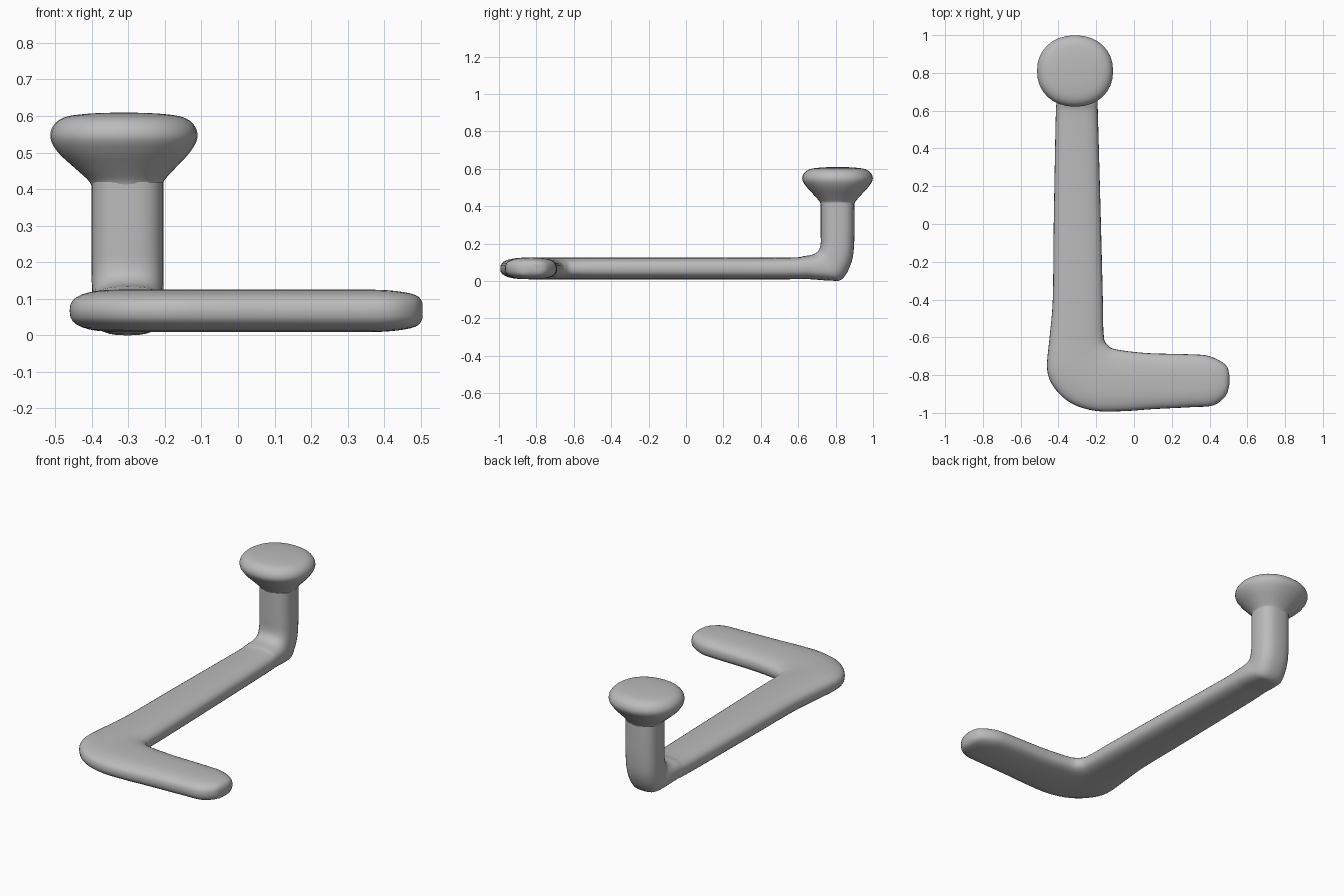
import bpy, bmesh, math
from mathutils import Vector

cube = bpy.data.objects.get("Cube")
if cube:
    bpy.data.objects.remove(cube, do_unlink=True)

GREY = (0.5, 0.5, 0.5, 1)
metal = bpy.data.materials.new("plain grey")
metal.use_nodes = True
metal.diffuse_color = GREY
metal.node_tree.nodes["Principled BSDF"].inputs["Base Color"].default_value = GREY

SIDES = 32


def smooth_path(stations, steps=4):
    """Spline through stations, each a tuple of vectors (centre, half width, half depth)."""
    result = []
    last = len(stations) - 1
    for i in range(last):
        quad = [stations[min(max(i + k, 0), last)] for k in (-1, 0, 1, 2)]
        for s in range(steps):
            t = s / steps
            result.append(tuple(
                b + 0.5 * t * (c - a + t * (2 * a - 5 * b + 4 * c - d + t * (3 * (b - c) + d - a)))
                for a, b, c, d in zip(*quad)))
    result.append(stations[-1])
    return result


def loft(name, stations, power):
    """Skin rounded-rectangle rings placed along the stations and cap the ends."""
    bm = bmesh.new()
    rings = []
    for centre, u, v in smooth_path(stations):
        ring = []
        for k in range(SIDES):
            a = math.tau * k / SIDES
            c, s = math.cos(a), math.sin(a)
            p = (centre + u * math.copysign(abs(c) ** (2 / power), c)
                 + v * math.copysign(abs(s) ** (2 / power), s))
            ring.append(bm.verts.new(p))
        rings.append(ring)
    for r0, r1 in zip(rings, rings[1:]):
        for k in range(SIDES):
            n = (k + 1) % SIDES
            bm.faces.new((r0[k], r0[n], r1[n], r1[k]))
    bm.faces.new(rings[0])
    bm.faces.new(rings[-1])
    bmesh.ops.recalc_face_normals(bm, faces=bm.faces)
    mesh = bpy.data.meshes.new(name)
    bm.to_mesh(mesh)
    bm.free()
    mesh.materials.append(metal)
    obj = bpy.data.objects.new(name, mesh)
    bpy.context.collection.objects.link(obj)
    bpy.ops.object.select_all(action='DESELECT')
    obj.select_set(True)
    bpy.context.view_layer.objects.active = obj
    bpy.ops.object.shade_smooth_by_angle(angle=math.radians(50))
    return obj


# Flat L-shaped bar: outer edge x, y and inner edge x, y from the arm tip to the back
plan = [
    (.505, -.85, .505, -.80), (.485, -.91, .485, -.745), (.42, -.96, .40, -.70),
    (.30, -.97, .30, -.69), (.10, -.98, .10, -.685), (-.04, -.99, -.02, -.675),
    (-.20, -.99, -.11, -.66), (-.33, -.95, -.14, -.64), (-.42, -.87, -.155, -.62),
    (-.46, -.77, -.16, -.59), (-.447, -.60, -.163, -.54), (-.43, -.40, -.165, -.40),
    (-.425, 0, -.175, 0), (-.415, .54, -.19, .54),
]
tip_depth = [.35, .75, .97]
bar = []
for i, (ax, ay, bx, by) in enumerate(plan):
    a, b = Vector((ax, ay, 0)), Vector((bx, by, 0))
    depth = .058 * (tip_depth[i] if i < len(tip_depth) else 1)
    bar.append(((a + b) / 2 + Vector((0, 0, .067)), (b - a) / 2, Vector((0, 0, depth))))

# Bend and upright post: inner y, z and outer y, z
bend = [
    (.63, .133, .65, .010), (.68, .142, .77, .002), (.71, .165, .835, .010),
    (.72, .20, .885, .10), (.72, .26, .90, .22), (.72, .42, .90, .42),
]
for i, (iy, iz, oy, oz) in enumerate(bend):
    inner, outer = Vector((-.302, iy, iz)), Vector((-.302, oy, oz))
    half = .109 if i == 0 else .105 if i == 1 else .098
    bar.append(((inner + outer) / 2, Vector((half, 0, 0)), (inner - outer) / 2))
loft("bar_and_post", bar, 2.7)

# Mushroom knob: height, half width, half depth
profile = [
    (.39, .093, .086), (.42, .101, .093), (.455, .135, .122), (.50, .180, .163),
    (.54, .201, .188), (.575, .192, .180), (.597, .160, .150), (.606, .10, .095),
    (.609, .03, .03),
]
knob = [(Vector((-.302 - .01 * min(1, (z - .39) / .1), .81, z)),
         Vector((rx, 0, 0)), Vector((0, -ry, 0))) for z, rx, ry in profile]
loft("knob", knob, 2.15)
